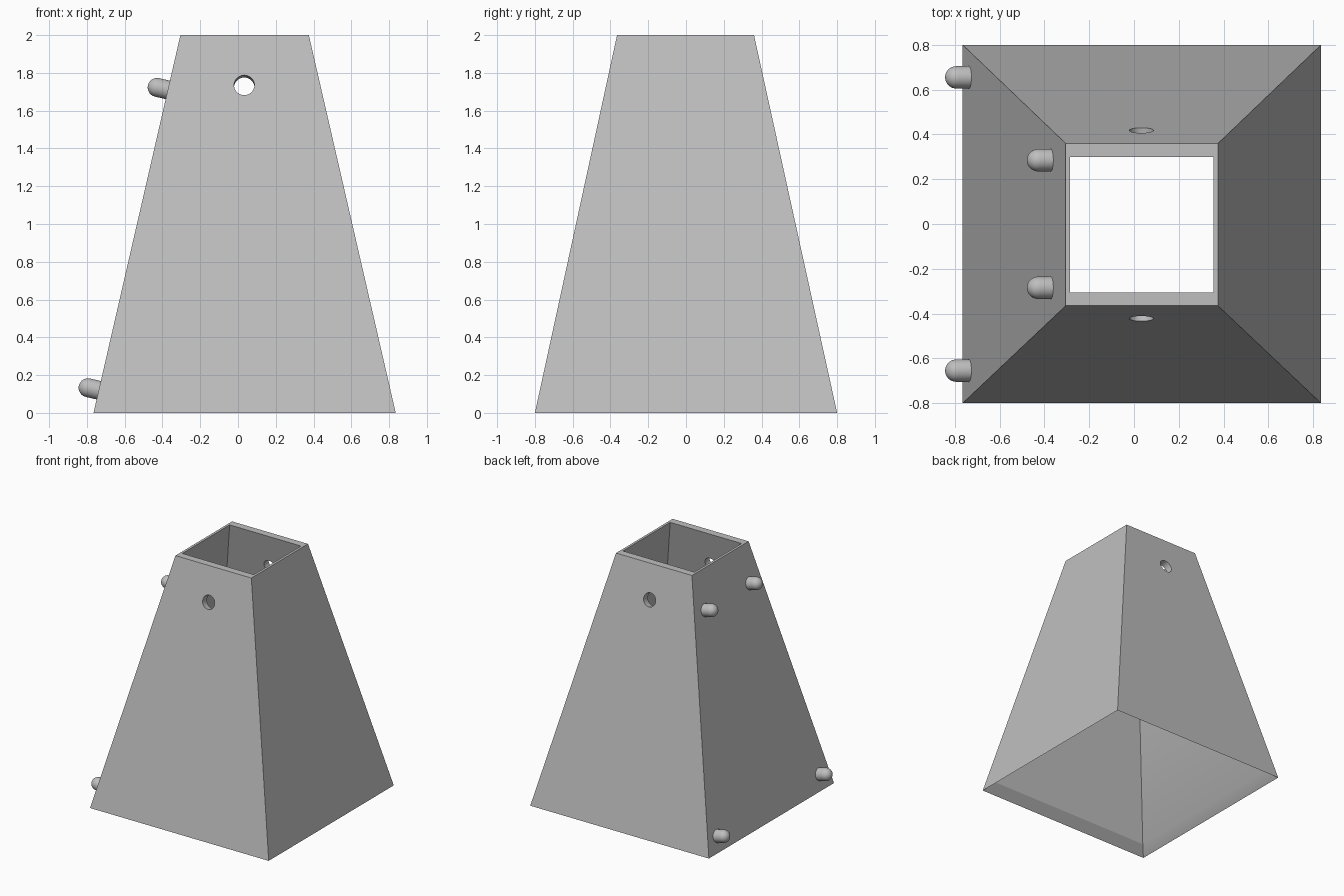
import bpy, bmesh, math
from mathutils import Vector

cube = bpy.data.objects.get("Cube")
if cube:
    bpy.data.objects.remove(cube, do_unlink=True)

grey = bpy.data.materials.new("light_grey")
grey.use_nodes = True
colour = (0.52, 0.52, 0.52, 1)
grey.diffuse_color = colour
grey.node_tree.nodes["Principled BSDF"].inputs["Base Color"].default_value = colour

HEIGHT = 2.0
BASE = (-0.765, 0.835, -0.8, 0.8)        # x min, x max, y min, y max
TOP = (-0.305, 0.375, -0.365, 0.36)


def section(z, wall_x=0.0, wall_y=0.0):
    """Corners of the tapered outline at height z, inset by the wall."""
    x0, x1, y0, y1 = [b + (t - b) * z / HEIGHT for b, t in zip(BASE, TOP)]
    x0, x1, y0, y1 = x0 + wall_x, x1 - wall_x, y0 + wall_y, y1 - wall_y
    return [(x0, y0, z), (x1, y0, z), (x1, y1, z), (x0, y1, z)]


def add_object(name, bm):
    bmesh.ops.recalc_face_normals(bm, faces=bm.faces)
    mesh = bpy.data.meshes.new(name)
    bm.to_mesh(mesh)
    bm.free()
    obj = bpy.data.objects.new(name, mesh)
    bpy.context.collection.objects.link(obj)
    mesh.materials.append(grey)
    return obj


def revolve(name, profile, origin, axis, segments=32):
    """Turned solid: profile of (radius, distance along axis)."""
    bm = bmesh.new()
    rings = []
    for r, d in profile:
        rings.append([bm.verts.new((r * math.cos(a), r * math.sin(a), d))
                      for a in (math.tau * i / segments for i in range(segments))])
    for lower, upper in zip(rings, rings[1:]):
        for i in range(segments):
            j = (i + 1) % segments
            bm.faces.new((lower[i], lower[j], upper[j], upper[i]))
    bm.faces.new(rings[0][::-1])
    bm.faces.new(rings[-1])
    obj = add_object(name, bm)
    obj.location = origin
    obj.rotation_euler = Vector(axis).to_track_quat('Z', 'Y').to_euler()
    return obj


# Tapered hollow shell with a bevelled bottom lip
bm = bmesh.new()
loops = [section(0), section(HEIGHT), section(HEIGHT, 0.02, 0.06), section(0.07, 0.045, 0.05)]
loops = [[bm.verts.new(p) for p in loop] for loop in loops]
for k, a in enumerate(loops):
    b = loops[(k + 1) % len(loops)]
    for i in range(4):
        j = (i + 1) % 4
        bm.faces.new((a[i], a[j], b[j], b[i]))
shell = add_object("tapered_shell", bm)

# Round holes through the front and back walls, square to each wall
HOLE_Z = 1.735
for side in (-1, 1):
    edge = 2 if side < 0 else 3
    slope = abs(TOP[edge] - BASE[edge]) / HEIGHT
    wall_y = section(HOLE_Z)[0 if side < 0 else 2][1]
    cutter = revolve("hole_cutter", [(0.054, -0.15), (0.054, 0.1)],
                     (0.033, wall_y, HOLE_Z), (0, side, slope))
    cutter.hide_render = True
    cut = shell.modifiers.new("hole", 'BOOLEAN')
    cut.operation = 'DIFFERENCE'
    cut.solver = 'EXACT'
    cut.object = cutter
    bpy.context.view_layer.objects.active = shell
    bpy.ops.object.modifier_apply(modifier=cut.name)
    bpy.data.objects.remove(cutter, do_unlink=True)

# Domed pegs standing square to the -x wall
R = 0.05
profile = [(R, -0.02), (R, 0.058)]
profile += [(R * math.cos(t), 0.058 + R * math.sin(t))
            for t in (math.radians(89 * i / 8) for i in range(1, 9))]
lean = (TOP[0] - BASE[0]) / HEIGHT
pegs = []
for level, z, y in (("upper", 1.71, 0.285), ("lower", 0.12, 0.655)):
    for end, sign in (("front", -1), ("back", 1)):
        x = section(z)[0][0]
        pegs.append(revolve(f"{level}_{end}_peg", profile, (x, sign * y, z), (-1, 0, lean)))

# Smooth the curved surfaces, keep the flat walls crisp
bpy.ops.object.select_all(action='DESELECT')
for obj in pegs + [shell]:
    obj.select_set(True)
bpy.context.view_layer.objects.active = shell
bpy.ops.object.shade_smooth_by_angle(angle=math.radians(30))
